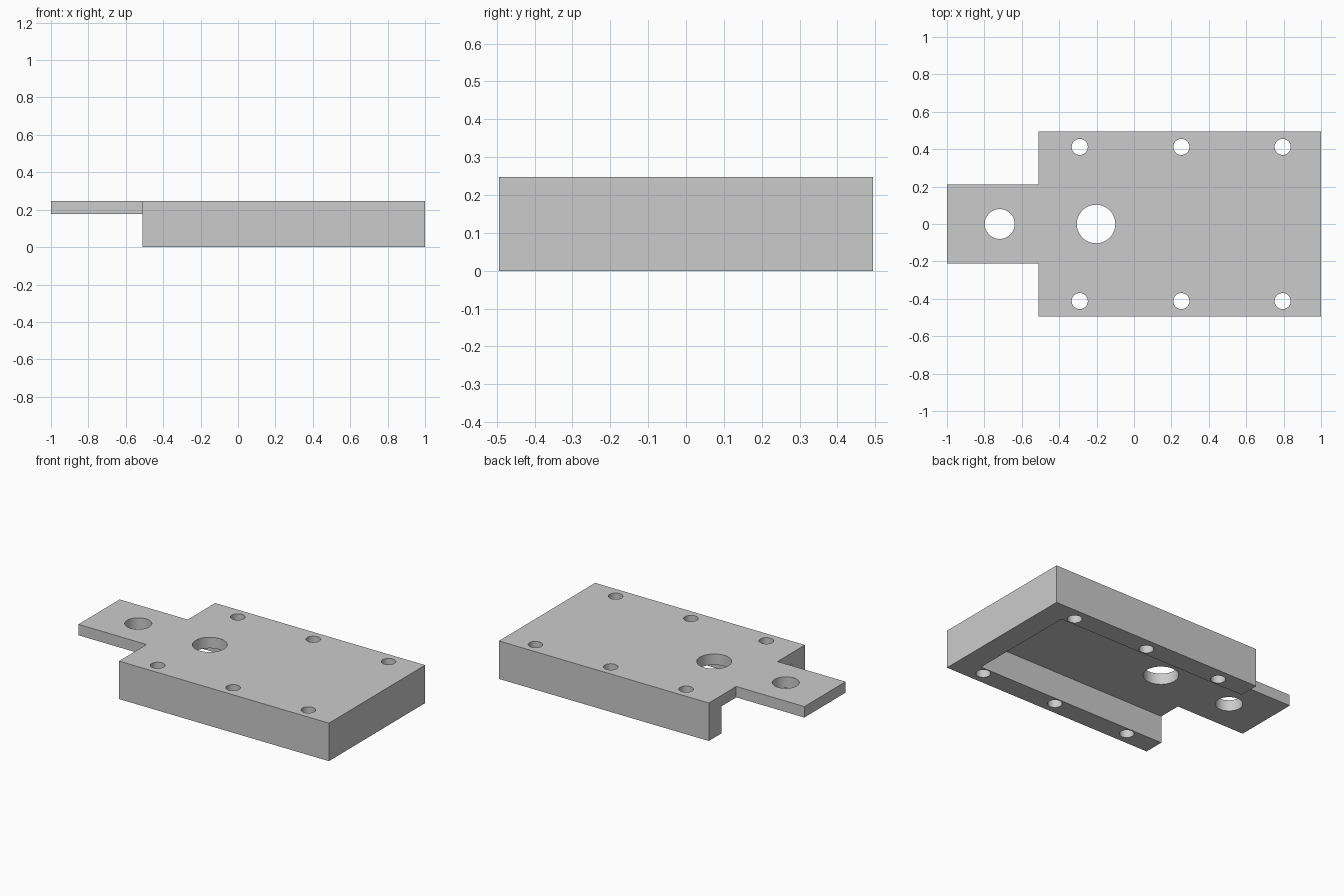
import bpy
from mathutils import Vector

cube = bpy.data.objects.get("Cube")
if cube:
    bpy.data.objects.remove(cube, do_unlink=True)

TOP, PLATE = 0.247, 0.071          # overall height, plate thickness
BACK, END, HALF = -0.51, 1.0, 0.494  # body extents
RAIL, WALL, TAB = 0.132, 0.147, 0.212

grey = bpy.data.materials.new("light grey")
grey.use_nodes = True
colour = (0.6, 0.6, 0.6, 1)
grey.diffuse_color = colour
grey.node_tree.nodes["Principled BSDF"].inputs["Base Color"].default_value = colour


def prism(name, outline, z0, z1):
    """Extrude a counter-clockwise outline from z0 to z1."""
    n = len(outline)
    verts = [(x, y, z) for z in (z0, z1) for x, y in outline]
    faces = [list(range(n))[::-1], list(range(n, 2 * n))]
    faces += [[i, (i + 1) % n, (i + 1) % n + n, i + n] for i in range(n)]
    mesh = bpy.data.meshes.new(name)
    mesh.from_pydata(verts, [], faces)
    mesh.materials.append(grey)
    obj = bpy.data.objects.new(name, mesh)
    bpy.context.collection.objects.link(obj)
    return obj


def cut(target, cutter):
    """Subtract a cutter, bake the result and remove the cutter."""
    mod = target.modifiers.new("cut", "BOOLEAN")
    mod.operation, mod.solver, mod.object = "DIFFERENCE", "EXACT", cutter
    cutter.hide_render = True
    bpy.context.view_layer.objects.active = target
    bpy.ops.object.modifier_apply(modifier=mod.name)
    bpy.data.objects.remove(cutter, do_unlink=True)


def drill(target, x, y, radius):
    bpy.ops.mesh.primitive_cylinder_add(vertices=48, radius=radius, depth=1, location=(x, y, 0.1))
    cutter = bpy.context.object
    cutter.data.materials.append(grey)
    cut(target, cutter)


# Body and mounting tab share one outline
half = [(END, HALF), (BACK, HALF), (BACK, TAB), (-1, TAB)]
outline = half + [(x, -y) for x, y in reversed(half)]
housing = prism("mounting_housing", outline, 0, TOP)

# Clear the space under the tab, then the open-ended channel under the body
for name, x0, x1, w in (("tab_relief", -1.2, BACK, 0.6),
                        ("channel", -1.2, END - WALL, HALF - RAIL)):
    cut(housing, prism(name, [(x0, -w), (x1, -w), (x1, w), (x0, w)], -0.2, TOP - PLATE))

# Centre holes, then three screw holes along each rail
drill(housing, -0.718, 0, 0.08)
drill(housing, -0.203, 0, 0.103)
for x in (-0.29, 0.253, 0.795):
    for side in (-1, 1):
        drill(housing, x, side * 0.412, 0.043)

# Smooth only the hole walls
bpy.ops.object.select_all(action="DESELECT")
housing.select_set(True)
bpy.context.view_layer.objects.active = housing
bpy.ops.object.shade_smooth_by_angle(angle=0.5)
